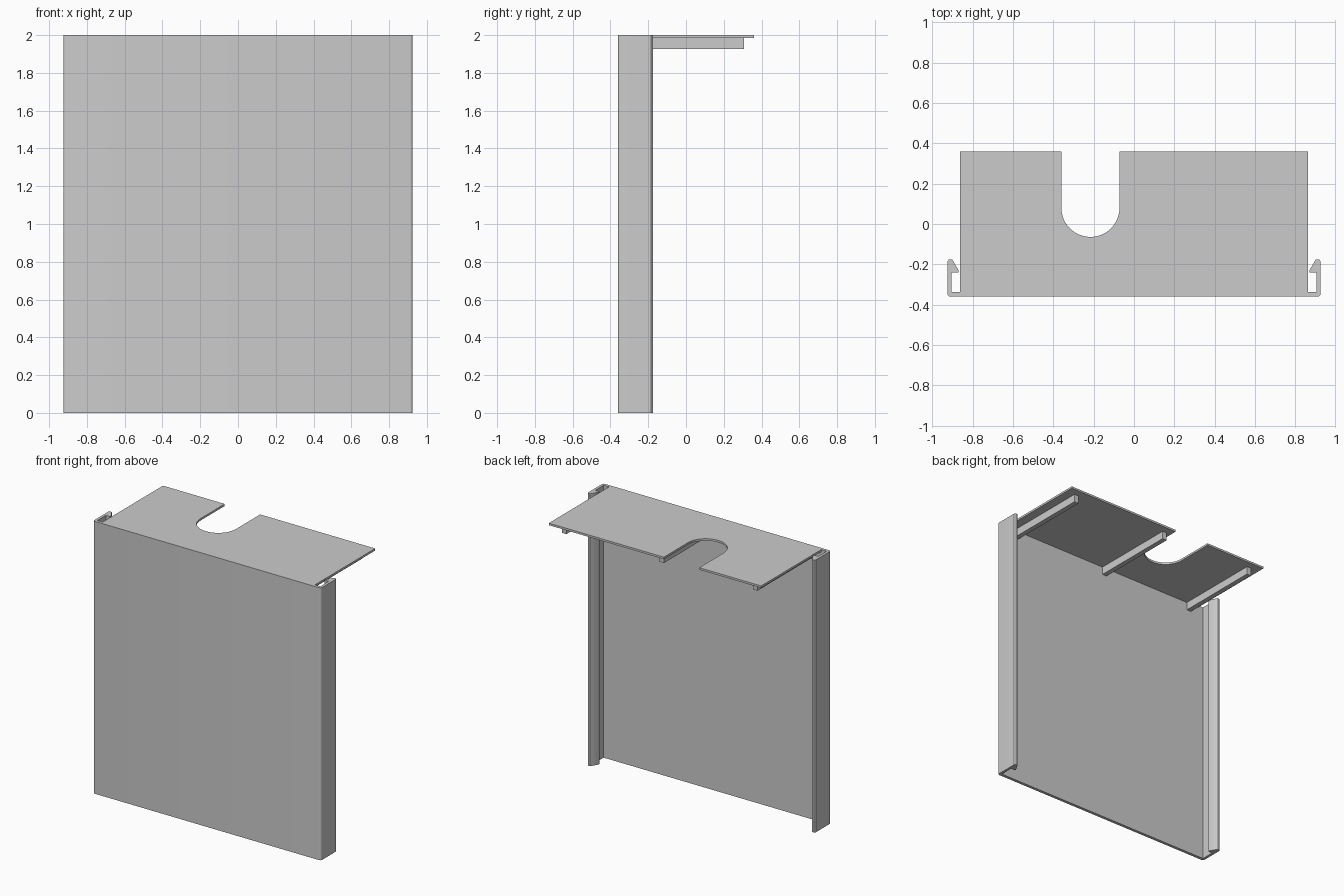
import bpy, bmesh, math

if "Cube" in bpy.data.objects:
    bpy.data.objects.remove(bpy.data.objects["Cube"])

def extrude_outline(name, pts, z0, z1):
    """Solid prism from a closed xy outline."""
    bm = bmesh.new()
    face = bm.faces.new([bm.verts.new((x, y, z0)) for x, y in pts])
    new = bmesh.ops.extrude_face_region(bm, geom=[face])["geom"]
    verts = [v for v in new if isinstance(v, bmesh.types.BMVert)]
    bmesh.ops.translate(bm, verts=verts, vec=(0, 0, z1 - z0))
    bmesh.ops.recalc_face_normals(bm, faces=bm.faces)
    mesh = bpy.data.meshes.new(name)
    bm.to_mesh(mesh)
    bm.free()
    obj = bpy.data.objects.new(name, mesh)
    bpy.context.collection.objects.link(obj)
    return obj

def arc(cx, cy, r, a0, a1, n):
    return [(cx + r * math.cos(math.radians(a0 + (a1 - a0) * i / n)),
             cy + r * math.sin(math.radians(a0 + (a1 - a0) * i / n))) for i in range(n + 1)]

def smooth(obj):
    bpy.ops.object.select_all(action="DESELECT")
    obj.select_set(True)
    bpy.context.view_layer.objects.active = obj
    bpy.ops.object.shade_smooth_by_angle(angle=math.radians(31))

FRONT, BACK, INNER = -0.36, 0.36, -0.338
TOP, PLATE_Z = 2.0, 1.985

# Front panel with returned sides and hooked snap edges, full height
half = arc(0.91, FRONT + 0.015, 0.015, -90, 0, 5)
half += [(0.925, -0.185), (0.917, -0.175), (0.902, -0.175),
         (0.871, -0.228), (0.871, -0.24), (0.905, -0.24), (0.905, INNER)]
panel = extrude_outline("front_panel", half + [(-x, y) for x, y in reversed(half)], 0, TOP)
smooth(panel)

# Top shelf with a round-ended notch in the back edge
notch_x, notch_y, notch_r = -0.216, 0.08, 0.144
outline = [(-0.862, INNER), (0.862, INNER), (0.862, BACK), (notch_x + notch_r, BACK)]
outline += arc(notch_x, notch_y, notch_r, 0, -180, 32)
outline += [(notch_x - notch_r, BACK), (-0.862, BACK)]
smooth(extrude_outline("top_shelf", outline, PLATE_Z, TOP))

# Support ribs under the shelf
for name, x in (("left_rib", -0.778), ("middle_rib", -0.018), ("right_rib", 0.775)):
    w = 0.018
    extrude_outline(name, [(x - w, INNER), (x + w, INNER), (x + w, 0.307), (x - w, 0.307)],
                    1.927, PLATE_Z)
